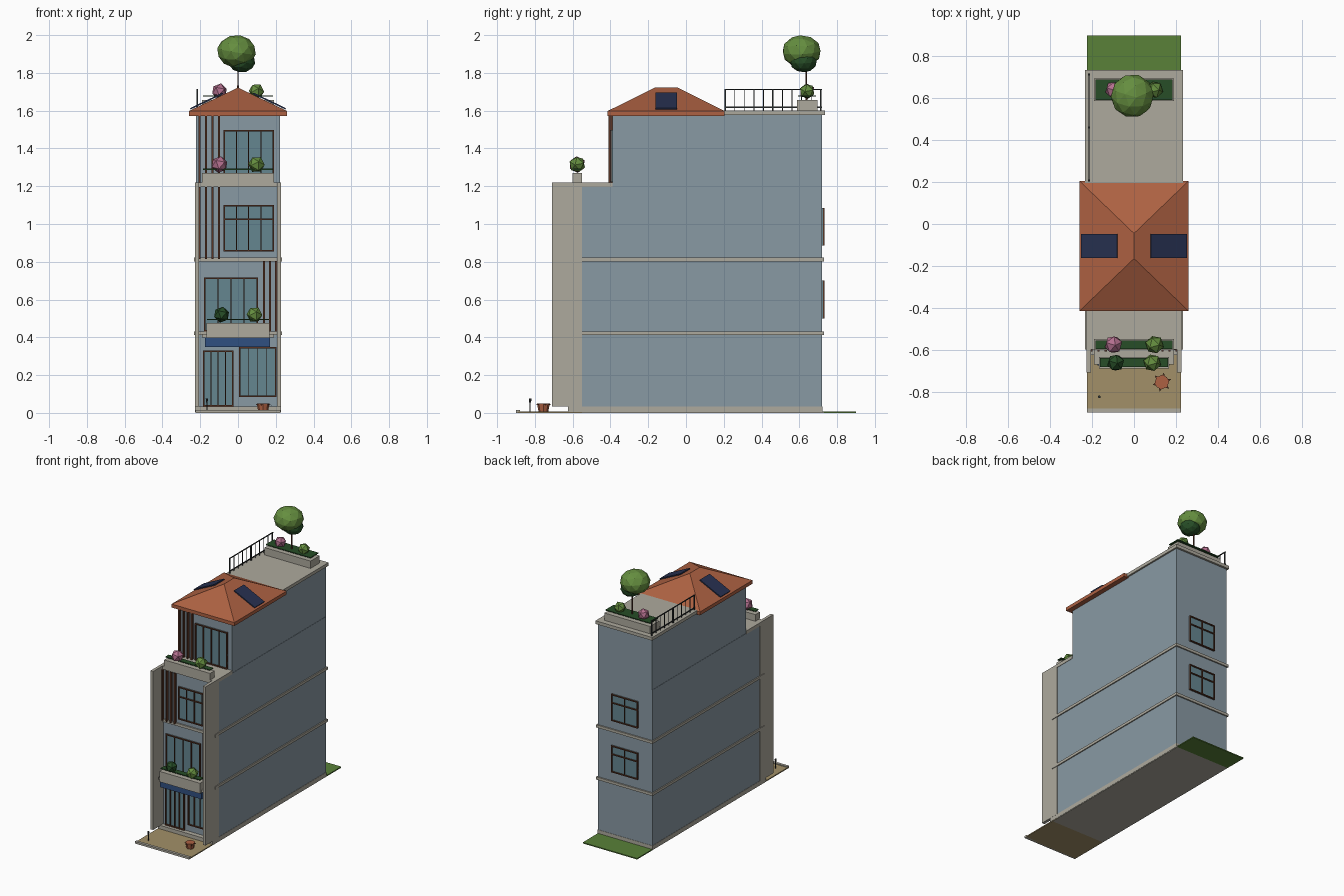
import bpy, bmesh, math
from mathutils import Matrix, Vector

if "Cube" in bpy.data.objects:
    bpy.data.objects.remove(bpy.data.objects["Cube"])


def mat(name, r, g, b):
    m = bpy.data.materials.new(name)
    m.diffuse_color = (r, g, b, 1)
    m.use_nodes = True
    m.node_tree.nodes["Principled BSDF"].inputs["Base Color"].default_value = m.diffuse_color
    return m


WALL = mat("blue_grey_wall", .25, .32, .37)
STONE = mat("stone", .42, .40, .34)
ROOF = mat("roof_tile", .42, .12, .055)
WOOD = mat("brown_wood", .10, .035, .018)
GLASS = mat("glass", .13, .24, .28)
METAL = mat("dark_metal", .03, .035, .035)
BLUE = mat("awning_blue", .03, .08, .22)
PANEL = mat("solar_blue", .02, .03, .08)
PAVE = mat("paving", .36, .28, .14)
GRASS = mat("grass", .10, .22, .04)
DARK = mat("dark_leaf", .02, .075, .02)
LEAF = mat("light_leaf", .13, .27, .05)
PINK = mat("pink_flower", .45, .16, .27)


def add_box(bm, x0, x1, y0, y1, z0, z1):
    m = Matrix.Translation(((x0 + x1) / 2, (y0 + y1) / 2, (z0 + z1) / 2))
    m = m @ Matrix.Diagonal((abs(x1 - x0), abs(y1 - y0), abs(z1 - z0), 1))
    bmesh.ops.create_cube(bm, size=1, matrix=m)


def finish(name, bm, material):
    me = bpy.data.meshes.new(name)
    bmesh.ops.recalc_face_normals(bm, faces=bm.faces)
    bm.to_mesh(me)
    bm.free()
    me.materials.append(material)
    ob = bpy.data.objects.new(name, me)
    bpy.context.collection.objects.link(ob)
    return ob


def boxes(name, material, *dims):
    bm = bmesh.new()
    for d in dims:
        add_box(bm, *d)
    return finish(name, bm, material)


def cone(name, material, x, y, z0, z1, r0, r1, n=8):
    bm = bmesh.new()
    bmesh.ops.create_cone(bm, cap_ends=True, segments=n, radius1=r0, radius2=r1,
                          depth=z1 - z0, matrix=Matrix.Translation((x, y, (z0 + z1) / 2)))
    return finish(name, bm, material)


def bush(name, material, x, y, z, r, sub=1, sz=1.0, turn=0.4):
    bm = bmesh.new()
    m = Matrix.Translation((x, y, z)) @ Matrix.Diagonal((1, 1, sz, 1)) @ Matrix.Rotation(turn, 4, (.3, .5, 1))
    bmesh.ops.create_icosphere(bm, subdivisions=sub, radius=r, matrix=m)
    return finish(name, bm, material)


def window(name, x0, x1, z0, z1, y, out, cols, transom=None):
    """Glass sheet plus a frame with mullions; out = -1 front, 1 back."""
    boxes(name + "_glass", GLASS, (x0, x1, y - out * .01, y + out * .004, z0, z1))
    f, t = y + out * .012, .004
    bars = [(x0, x1, y, f, z0, z0 + 2 * t), (x0, x1, y, f, z1 - 2 * t, z1)]
    for i in range(cols + 1):
        x = x0 + t + (x1 - x0 - 2 * t) * i / cols
        w = t if i in (0, cols) else t * .6
        bars.append((x - w, x + w, y, f, z0, z1))
    if transom:
        bars.append((x0, x1, y, f, transom - t, transom + t))
    boxes(name + "_frame", WOOD, *bars)


def slats(name, xs, y, z0, z1):
    boxes(name, WOOD, *[(x - .005, x + .005, y - .02, y, z0, z1) for x in xs])


def planter(name, hx, y0, y1, z0, z1, bx, bz, r, left):
    boxes(name, STONE, (-hx, hx, y0, y1, z0, z1))
    boxes(name + "_greenery", DARK,
          (-hx + .005, hx - .005, y0 + .006, y1 - .006, z1 + .017, z1 + .023))
    yc = (y0 + y1) / 2
    bush(name + "_left_bush", left, -bx, yc, bz, r)
    bush(name + "_right_bush", LEAF, bx, yc, bz, r, turn=1.1)


# Ground
boxes("front_paving", PAVE, (-.225, .225, -.89, -.55, 0, .008))
boxes("front_kerb", STONE, (-.225, .225, -.9, -.88, 0, .015))
boxes("ground_slab", STONE, (-.225, .225, -.6, .73, 0, .006))
boxes("back_lawn", GRASS, (-.225, .225, .72, .9, 0, .008))
boxes("plinth", STONE, (-.227, .227, -.625, .722, .004, .035))

# House body
boxes("lower_body", WALL, (-.225, .225, -.59, .72, .035, 1.2))
boxes("upper_body", WALL, (-.223, .223, -.39, .72, 1.2, 1.58))
for s, side in ((-1, "left"), (1, "right")):
    boxes(side + "_front_fin", STONE, (s * .206, s * .228, -.71, -.55, .033, 1.22))
boxes("floor_bands", STONE, *[(-.233, .233, -.6, .73, z, z + .02) for z in (.412, .802)])
boxes("front_terrace_slab", STONE, (-.228, .228, -.6, -.39, 1.195, 1.22))
boxes("roof_terrace_slab", STONE, (-.235, .235, .19, .735, 1.578, 1.602))

# Hip roof with thick eaves
bm = bmesh.new()
for x in (-.26, .26):
    for y in (-.415, .205):
        for z in (1.572, 1.598):
            bm.verts.new((x, y, z))
for y in (-.165, -.045):
    bm.verts.new((0, y, 1.722))
bmesh.ops.convex_hull(bm, input=bm.verts)
bmesh.ops.dissolve_limit(bm, angle_limit=.01, verts=bm.verts, edges=bm.edges)
finish("hip_roof", bm, ROOF)

# Solar panels on both slopes
slope = math.atan2(.124, .26)
for s, side in ((-1, "left"), (1, "right")):
    bm = bmesh.new()
    m = (Matrix.Translation((s * .166, -.105, 1.651)) @ Matrix.Rotation(s * slope, 4, 'Y')
         @ Matrix.Diagonal((.19, .115, .008, 1)))
    bmesh.ops.create_cube(bm, size=1, matrix=m)
    finish(side + "_solar_panel", bm, PANEL)

# Windows, door and timber slats
window("entrance_door", -.185, -.025, .035, .33, -.59, -1, 4)
window("shop_window", .005, .204, .085, .35, -.59, -1, 4)
window("second_floor_window", -.18, .105, .432, .718, -.59, -1, 4)
window("third_floor_window", -.077, .19, .855, 1.1, -.59, -1, 4, 1.025)
window("fourth_floor_window", -.077, .19, 1.222, 1.497, -.39, -1, 4)
for z, nm in ((.5, "lower"), (.885, "upper")):
    window(nm + "_back_window", -.11, .11, z, z + .2, .72, 1, 2, z + .135)
left_xs = [-.203 + .034 * i for i in range(4)]
slats("second_floor_slats", (.137, .17, .202), -.59, .43, .805)
slats("third_floor_slats", left_xs, -.59, .815, 1.195)
slats("fourth_floor_slats", left_xs, -.39, 1.22, 1.573)

# Balcony and awning
boxes("balcony_slab", STONE, (-.19, .19, -.67, -.59, .4, .418))
boxes("awning_box", BLUE, (-.175, .17, -.675, -.59, .35, .4))
planter("balcony_planter", .168, -.69, -.635, .397, .475, .087, .52, .043, DARK)

# Terrace planters
planter("front_terrace_planter", .19, -.602, -.55, 1.22, 1.27, .098, 1.315, .045, PINK)
planter("roof_planter", .19, .587, .695, 1.6, 1.657, .098, 1.703, .042, PINK)

# Roof tree
cone("tree_trunk", WOOD, 0, .637, 1.65, 1.85, .005, .004, 6)
bush("tree_crown", LEAF, -.008, .612, 1.914, .104, 2, .83)
bush("tree_lower_crown", DARK, .02, .622, 1.86, .072, 2, .8)

# Roof railing on the left edge
bars = [(-.218, -.212, .205, .72, z, z + .006) for z in (1.615, 1.71)]
for i in range(11):
    y, w = .208 + .0505 * i, .004 if i % 5 == 0 else .002
    bars.append((-.215 - w, -.215 + w, y - w, y + w, 1.6, 1.715))
boxes("roof_railing", METAL, *bars)

# Yard tub with leaves, and a small lamp
tub = Vector((.133, -.755, 0))
cone("yard_tub", ROOF, tub.x, tub.y, .008, .05, .026, .034)
bm = bmesh.new()
for i in range(6):
    a = i * math.tau / 6 + .3
    d, n = Vector((math.cos(a), math.sin(a), 0)), Vector((-math.sin(a), math.cos(a), 0))
    up = Vector((0, 0, .05))
    bm.faces.new([bm.verts.new(tub + up + v) for v in
                  (d * .005, d * .025 + n * .01, d * .046 - up * .2, d * .025 - n * .01)])
finish("tub_leaves", bm, WOOD)
cone("lamp_post", METAL, -.165, -.825, .008, .06, .003, .003, 6)
cone("lamp_head", METAL, -.165, -.825, .055, .077, .005, .007, 6)
